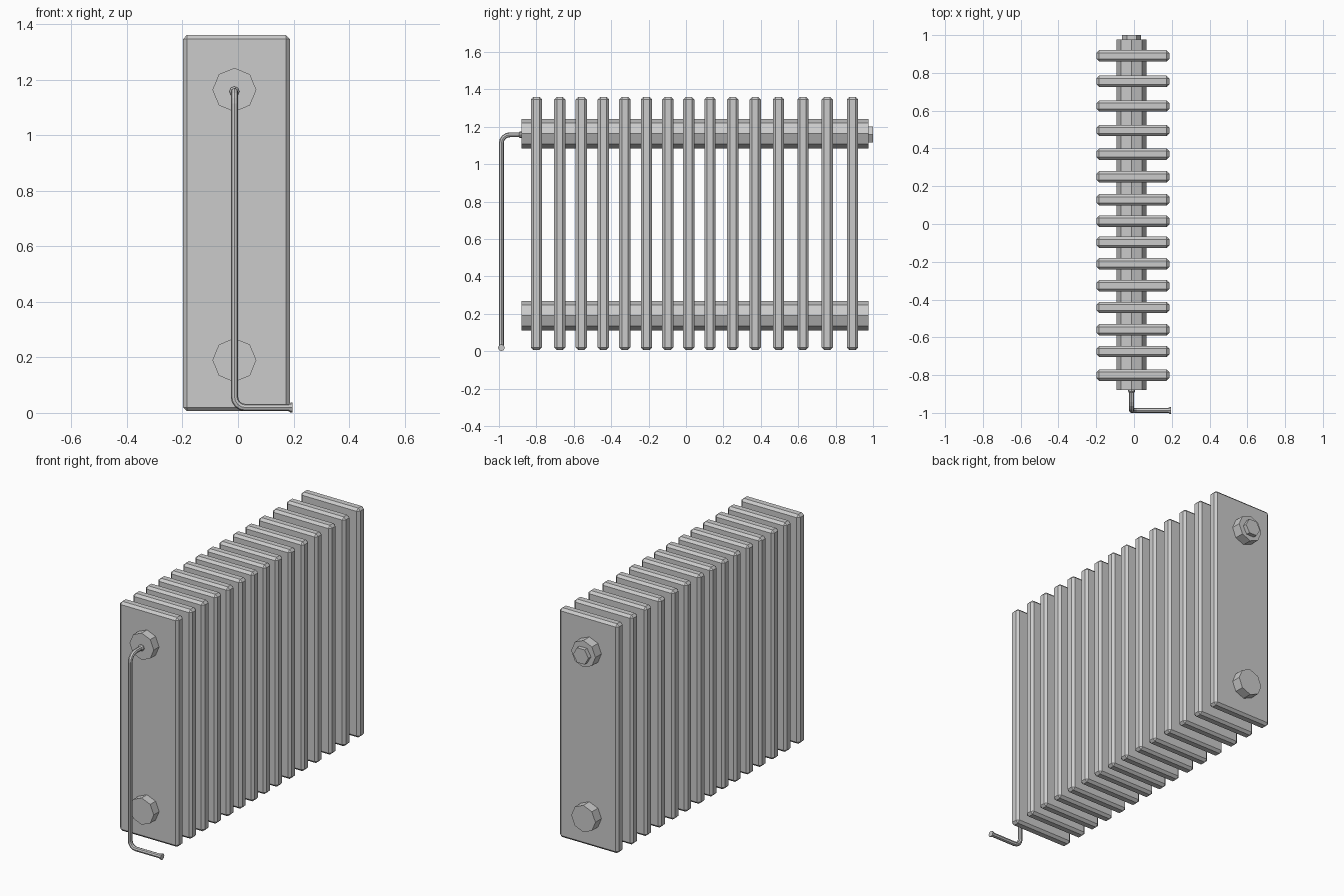
import bpy, bmesh, math
from mathutils import Vector, Matrix

if "Cube" in bpy.data.objects:
    bpy.data.objects.remove(bpy.data.objects["Cube"])

CX = -0.013          # centre line of headers and pipe
TOP_Z, LOW_Z = 1.163, 0.19


def finish(name, bm):
    mesh = bpy.data.meshes.new(name)
    bmesh.ops.recalc_face_normals(bm, faces=bm.faces[:])
    bm.to_mesh(mesh)
    bm.free()
    obj = bpy.data.objects.new(name, mesh)
    bpy.context.collection.objects.link(obj)
    return obj


def prism_y(name, z, radius, y0, y1, sides):
    """Low-poly cylinder along y with a vertex on the x axis."""
    bm = bmesh.new()
    rings = [[bm.verts.new((CX + radius * math.cos(2 * math.pi * i / sides), y,
                            z + radius * math.sin(2 * math.pi * i / sides)))
              for i in range(sides)] for y in (y0, y1)]
    for i in range(sides):
        j = (i + 1) % sides
        bm.faces.new((rings[0][i], rings[0][j], rings[1][j], rings[1][i]))
    for ring in rings:
        bm.faces.new(ring)
    return finish(name, bm)


def fin(name, y):
    """Chamfered flat panel."""
    x0, x1, z0, z1, t = -0.198, 0.187, 0.006, 1.36, 0.06
    bm = bmesh.new()
    mat = (Matrix.Translation(((x0 + x1) / 2, y, (z0 + z1) / 2))
           @ Matrix.Diagonal((x1 - x0, t, z1 - z0, 1)))
    bmesh.ops.create_cube(bm, size=1, matrix=mat)
    bmesh.ops.bevel(bm, geom=bm.edges[:], offset=0.014, segments=1,
                    affect='EDGES', profile=0.5)
    return finish(name, bm)


def bend(corner, d_in, d_out, r, n=4):
    """Points of a rounded right-angle elbow."""
    c, a, b = Vector(corner), Vector(d_in), Vector(d_out)
    centre = c - a * r + b * r
    angles = [math.pi / 2 * i / n for i in range(n + 1)]
    return [centre - b * r * math.cos(t) + a * r * math.sin(t) for t in angles]


# Radiator panels
fin_y = [-0.80, -0.675, -0.56, -0.442, -0.327, -0.211, -0.097, 0.015,
         0.128, 0.25, 0.37, 0.495, 0.625, 0.755, 0.89]
for i, y in enumerate(fin_y):
    fin(f"panel_{i + 1:02d}", y)

# Headers running through the panels, and the rear plug
prism_y("upper_header", TOP_Z, 0.079, -0.88, 0.976, 8)
prism_y("lower_header", LOW_Z, 0.079, -0.88, 0.976, 8)
prism_y("rear_plug", TOP_Z - 0.004, 0.05, 0.96, 1.0, 6)

# Supply pipe with slightly flared ends
PY, PZ, UZ, R = -0.987, 0.019, 1.157, 0.013
path = [(Vector((CX, -0.87, UZ)), 1.4), (Vector((CX, -0.887, UZ)), 1.4),
        (Vector((CX, -0.893, UZ)), 1.0)]
path += [(p, 1.0) for p in bend((CX, PY, UZ), (0, -1, 0), (0, 0, -1), 0.045)]
path += [(p, 1.0) for p in bend((CX, PY, PZ), (0, 0, -1), (1, 0, 0), 0.04)]
path += [(Vector((0.182, PY, PZ)), 1.0), (Vector((0.19, PY, PZ)), 1.4),
         (Vector((0.197, PY, PZ)), 1.4)]
curve = bpy.data.curves.new("supply_pipe", 'CURVE')
curve.dimensions = '3D'
curve.bevel_depth = R
curve.bevel_resolution = 2
curve.use_fill_caps = True
spline = curve.splines.new('POLY')
spline.points.add(len(path) - 1)
for pt, (co, rad) in zip(spline.points, path):
    pt.co = (*co, 1)
    pt.radius = rad
spline.use_smooth = False
pipe = bpy.data.objects.new("supply_pipe", curve)
bpy.context.collection.objects.link(pipe)
bpy.context.view_layer.objects.active = pipe
pipe.select_set(True)
bpy.ops.object.convert(target='MESH')
